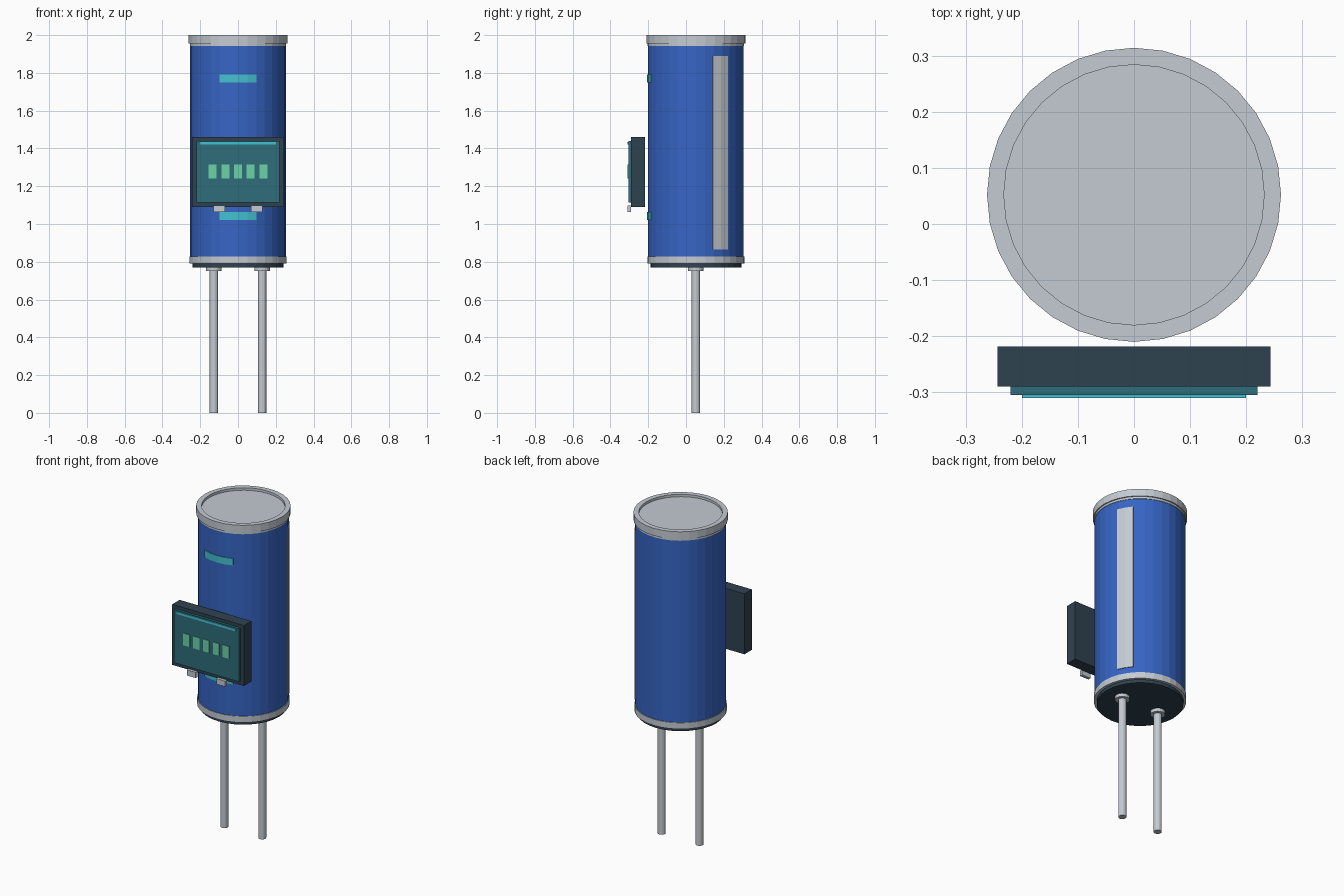
import bpy, bmesh, math

if "Cube" in bpy.data.objects:
    bpy.data.objects.remove(bpy.data.objects["Cube"])

CY = 0.052          # y of the cylinder axis
SIDES = 32


def material(name, rgb):
    m = bpy.data.materials.new(name)
    lin = [((c / 255 + 0.055) / 1.055) ** 2.4 for c in rgb]
    m.diffuse_color = (*lin, 1)
    m.use_nodes = True
    m.node_tree.nodes["Principled BSDF"].inputs["Base Color"].default_value = m.diffuse_color
    return m


BLUE = material("blue sleeve", (54, 101, 197))
METAL = material("light metal", (196, 203, 210))
DARK = material("dark slate", (47, 66, 80))
TEAL = material("teal screen", (46, 109, 122))
CYAN = material("cyan", (68, 192, 208))
GREEN = material("mint green", (108, 210, 168))


def finish(name, bm, mat):
    bmesh.ops.recalc_face_normals(bm, faces=bm.faces)
    me = bpy.data.meshes.new(name)
    bm.to_mesh(me)
    bm.free()
    me.materials.append(mat)
    ob = bpy.data.objects.new(name, me)
    bpy.context.collection.objects.link(ob)
    return ob


def lathe(name, profile, mat, x=0, sides=SIDES):
    """Closed solid turned from (radius, z) points, capped at both ends."""
    bm = bmesh.new()
    rings = []
    for r, z in profile:
        rings.append([bm.verts.new((x + r * math.cos(2 * math.pi * i / sides),
                                    CY + r * math.sin(2 * math.pi * i / sides), z))
                      for i in range(sides)])
    for a, b in zip(rings, rings[1:]):
        for i in range(sides):
            j = (i + 1) % sides
            bm.faces.new((a[i], a[j], b[j], b[i]))
    bm.faces.new(rings[0])
    bm.faces.new(rings[-1])
    return finish(name, bm, mat)


def box(name, x, y, z, mat):
    """Box from (min, max) pairs."""
    bm = bmesh.new()
    bmesh.ops.create_cube(bm, size=1)
    for v in bm.verts:
        v.co = [p[0] + (c + 0.5) * (p[1] - p[0]) for c, p in zip(v.co, (x, y, z))]
    return finish(name, bm, mat)


def wrap(name, a0, a1, z0, z1, mat, r0=0.249, r1=0.2575, steps=4):
    """Thin curved plate on the sleeve between two angles in degrees."""
    bm = bmesh.new()
    rows = []
    for i in range(steps + 1):
        a = math.radians(a0 + (a1 - a0) * i / steps)
        rows.append([bm.verts.new((r * math.cos(a), CY + r * math.sin(a), z))
                     for r, z in ((r0, z0), (r1, z0), (r1, z1), (r0, z1))])
    for a, b in zip(rows, rows[1:]):
        for k in range(4):
            m = (k + 1) % 4
            bm.faces.new((a[k], a[m], b[m], b[k]))
    bm.faces.new(rows[0])
    bm.faces.new(rows[-1])
    return finish(name, bm, mat)


# Cylinder body with its metal rims
lathe("sleeve", [(0.253, 0.82), (0.253, 1.943)], BLUE)
lathe("top_cap", [(0.25, 1.94), (0.255, 1.942), (0.255, 1.955), (0.262, 1.955), (0.262, 2.0),
                  (0.232, 2.0), (0.232, 1.985)], METAL)
lathe("bottom_rim", [(0.257, 0.79), (0.257, 0.828)], METAL)
lathe("base_seal", [(0.241, 0.77), (0.241, 0.795)], DARK)

# Stripe and front marks on the sleeve
wrap("side_stripe", 20.5, 41.5, 0.865, 1.89, METAL, steps=2)
for label, z in (("upper", 1.77), ("lower", 1.042)):
    wrap(label + "_mark", -112.2, -67.8, z - 0.021, z + 0.021, CYAN)

# Two leads with collars
for side, x in (("left", -0.128), ("right", 0.128)):
    lathe(side + "_lead", [(0.0225, 0), (0.0225, 0.76)], METAL, x, 16)
    lathe(side + "_collar", [(0.041, 0.75), (0.041, 0.772)], METAL, x, 16)

# Display panel
box("panel_frame", (-0.243, 0.243), (-0.29, -0.218), (1.09, 1.46), DARK)
box("screen", (-0.22, 0.22), (-0.305, -0.289), (1.115, 1.44), TEAL)
box("screen_bar", (-0.2, 0.2), (-0.31, -0.304), (1.42, 1.435), CYAN)
for i in range(5):
    x = (i - 2) * 0.067
    box("digit_%d" % (i + 1), (x - 0.021, x + 0.021), (-0.309, -0.304), (1.24, 1.314), GREEN)
for side, x in (("left", -0.1), ("right", 0.1)):
    box(side + "_button", (x - 0.03, x + 0.03), (-0.31, -0.292), (1.063, 1.097), METAL)
